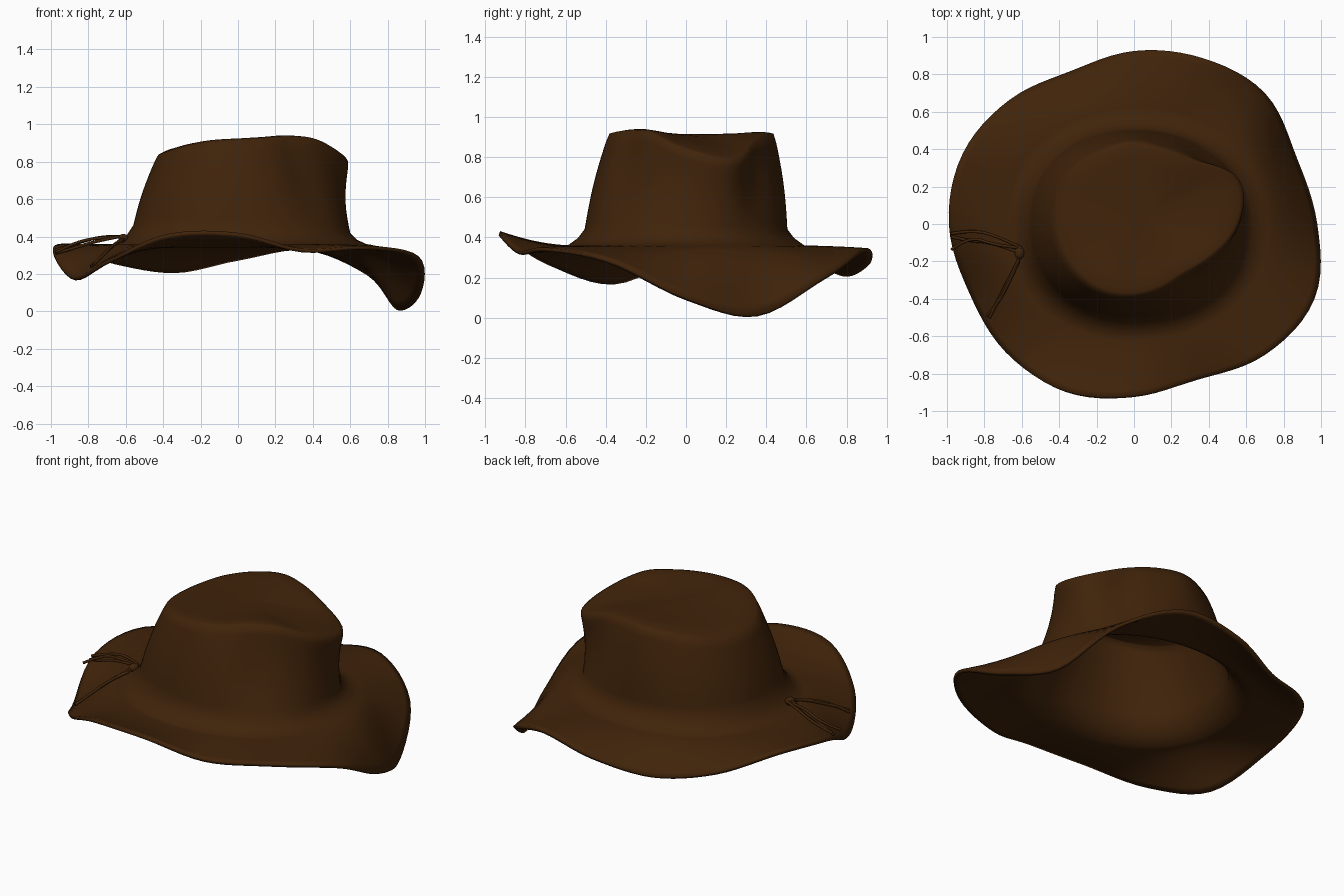
import bpy, bmesh, math
from mathutils import Vector

cube = bpy.data.objects.get("Cube")
if cube:
    bpy.data.objects.remove(cube, do_unlink=True)

brown = bpy.data.materials.new("dark_brown_leather")
brown.use_nodes = True
colour = (0.051, 0.017, 0.003, 1)
brown.diffuse_color = colour
bsdf = brown.node_tree.nodes["Principled BSDF"]
bsdf.inputs["Base Color"].default_value = colour
bsdf.inputs["Roughness"].default_value = 0.8

# Radius and height every 22.5 degrees, counter-clockwise from +x
BRIM_EDGE = [(.98, .10), (.94, .015), (.99, .21), (.96, .345),
             (.925, .29), (.885, .22), (.94, .27), (.99, .36),
             (.99, .32), (.955, .18), (.97, .28), (.965, .415),
             (.92, .42), (.90, .335), (.99, .35), (1.045, .295)]
CROWN_RIM = [(.565, .835), (.615, .785), (.485, .87), (.435, .91),
             (.44, .915), (.43, .90), (.44, .87), (.44, .84),
             (.43, .835), (.42, .85), (.41, .88), (.40, .905),
             (.385, .915), (.375, .925), (.38, .935), (.455, .92)]


def sample(table, a):
    """Smooth closed interpolation of a polar table at angle a."""
    n = len(table)
    f = (a / math.tau * n) % n
    k, t = int(f), f - int(f)
    p = [Vector(table[(k + d) % n]) for d in (-1, 0, 1, 2)]
    return (p[1] + (p[2] - p[0]) * t / 2
            + (p[0] - p[1] * 2.5 + p[2] * 2 - p[3] / 2) * t * t
            + (p[1] * 1.5 - p[2] * 1.5 + (p[3] - p[0]) / 2) * t ** 3)


def polar(a, r, z):
    return Vector((r * math.cos(a), r * math.sin(a), z))


def base_radius(a):
    c, s = abs(math.cos(a)), abs(math.sin(a))
    side = .60 if math.cos(a) > 0 else .56
    return ((c / side) ** 2.2 + (s / .505) ** 2.2) ** (-1 / 2.2)


def brim_point(a, t, lift=0):
    """Brim surface: t = 0 at the crown flare, 1 at the outer edge."""
    r1, z1 = sample(BRIM_EDGE, a)
    r0, z0 = base_radius(a) + .085, .36
    return polar(a, r0 + (r1 - r0) * t, z0 + (z1 - z0) * max(t, 0) ** 1.7 + lift)


def wall_point(a, t):
    """Crown wall: t = 0 at the base, 1 at the rim."""
    r1, z1 = sample(CROWN_RIM, a)
    r0, z0 = base_radius(a), .44 - .02 * math.cos(a)
    # Nearly straight wall, hollowed at the pinched end and its finger dents
    dent = sum(math.exp(-((a - c) / .25) ** 2) for c in (.7, 5.6))
    pinch = max(math.cos(a), 0) ** 2
    bulge = (.012 - .018 * dent - .03 * pinch) * math.sin(math.pi * t)
    return polar(a, r0 + (r1 - r0) * t + bulge, z0 + (z1 - z0) * t)


def top_point(a, t):
    """Crown top: t = 1 at the rim, 0 at the flat centre."""
    r, z = sample(CROWN_RIM, a)
    p = Vector((.03, .02, 0)).lerp(polar(a, r, 0), t)
    p.z = .915 + (z - .915) * t ** 2 + .01 * math.sin(math.pi * t ** 4)
    return p


# Hat body: brim, flare, wall and top lofted as one shell
STEPS = 96
rings = [lambda a, t=i / 10: brim_point(a, t) for i in range(10, -1, -1)]
rings.append(lambda a: brim_point(a, 0).lerp(wall_point(a, 0), .6) - Vector((0, 0, .012)))
rings += [lambda a, t=i / 10: wall_point(a, t) for i in range(10)]
rings += [lambda a, t=t: top_point(a, t) for t in (.99, .95, .88, .75, .55, .3, .1)]

bm = bmesh.new()
loops = []
for ring in rings:
    loops.append([bm.verts.new(ring(math.tau * j / STEPS)) for j in range(STEPS)])
for low, high in zip(loops, loops[1:]):
    for j in range(STEPS):
        k = (j + 1) % STEPS
        bm.faces.new((low[j], low[k], high[k], high[j]))
bm.faces.new(loops[-1])
for f in bm.faces:
    f.smooth = True
mesh = bpy.data.meshes.new("hat_body")
bm.to_mesh(mesh)
bm.free()
mesh.materials.append(brown)
body = bpy.data.objects.new("hat_body", mesh)
bpy.context.collection.objects.link(body)
shell = body.modifiers.new("felt_thickness", "SOLIDIFY")
shell.thickness = .02
shell.offset = -1


def brim_cord(name, path, radius=.008):
    """Round cord laid over the brim through (degrees, t, lift) points."""
    curve = bpy.data.curves.new(name, "CURVE")
    curve.dimensions = "3D"
    curve.bevel_depth = radius
    curve.bevel_resolution = 2
    curve.resolution_u = 6
    curve.use_fill_caps = True
    spline = curve.splines.new("NURBS")
    spline.points.add(len(path) - 1)
    for q, (d, t, lift) in zip(spline.points, path):
        q.co = (*brim_point(math.radians(d), t, lift), 1)
    spline.order_u = 3
    spline.use_endpoint_u = True
    curve.materials.append(brown)
    obj = bpy.data.objects.new(name, curve)
    bpy.context.collection.objects.link(obj)


# Tie and loose cord ends on the right side
brim_cord("long_cord_end", [(194, -.1, .04), (200, .1, .02), (206, .4, .01), (213, .88, .01)])
brim_cord("long_cord_return", [(198, 0, .02), (205, .3, .02), (210, .6, .01), (212, .9, .01)])
brim_cord("upper_cord_end", [(192, -.1, .04), (186, .2, .05), (182, .6, .03), (183, .97, .02)])
brim_cord("middle_cord_end", [(192, -.1, .04), (189, .3, .05), (184, .7, .04), (188, 1.02, .05)])
brim_cord("lower_cord_end", [(193, 0, .04), (187, .4, .03), (186, .7, .02), (184, .98, .01)])

# Knot
bpy.ops.mesh.primitive_uv_sphere_add(segments=16, ring_count=10, radius=.03,
                                     location=brim_point(math.radians(194), -.05, .03))
knot = bpy.context.object
knot.name = "cord_knot"
knot.scale = (.9, 1.2, .8)
knot.data.materials.append(brown)
bpy.ops.object.shade_smooth()
